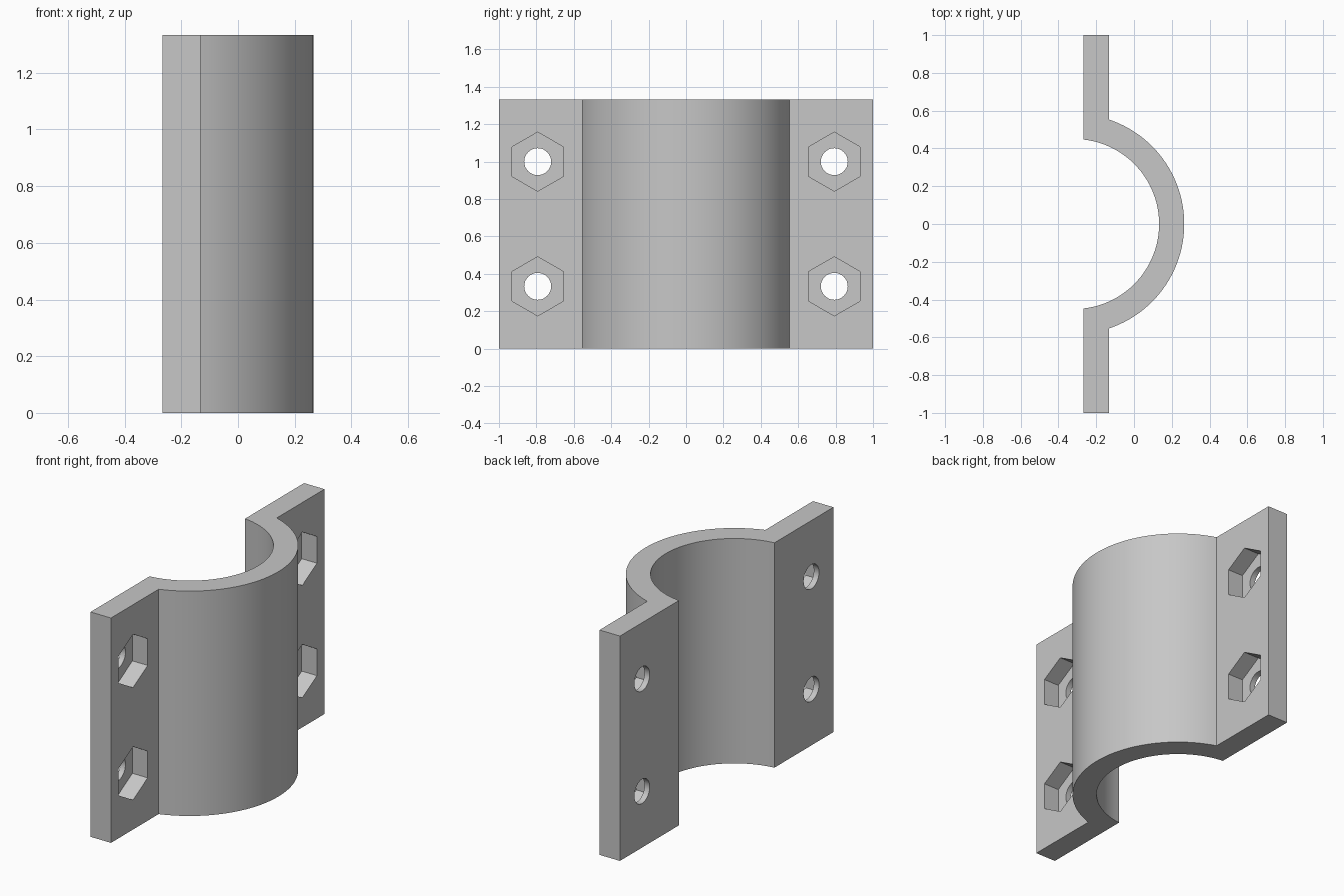
import bpy, bmesh, math
from mathutils import Matrix

cube = bpy.data.objects.get("Cube")
if cube:
    bpy.data.objects.remove(cube, do_unlink=True)

HEIGHT = 1.333
BACK, FACE = -0.267, -0.133      # mating face and outer face of the flanges
CENTRE, OUTER, INNER = -0.317, 0.583, 0.45
POCKET = 0.1                     # depth of the nut pockets

grey = bpy.data.materials.new("light grey")
grey.use_nodes = True
colour = (0.57, 0.57, 0.57, 1)
grey.diffuse_color = colour
grey.node_tree.nodes["Principled BSDF"].inputs["Base Color"].default_value = colour


def add_object(name, bm):
    bmesh.ops.recalc_face_normals(bm, faces=bm.faces)
    mesh = bpy.data.meshes.new(name)
    bm.to_mesh(mesh)
    bm.free()
    mesh.materials.append(grey)
    obj = bpy.data.objects.new(name, mesh)
    bpy.context.collection.objects.link(obj)
    return obj


def arc(radius, end_x, steps=48):
    """Points from -y to +y, ending where the circle meets end_x."""
    half = math.acos((end_x - CENTRE) / radius)
    angles = [half * (2 * i / steps - 1) for i in range(steps + 1)]
    return [(CENTRE + radius * math.cos(a), radius * math.sin(a)) for a in angles]


# Clamp half: flanged half-ring profile extruded upwards
profile = [(BACK, -1), (FACE, -1)] + arc(OUTER, FACE)
profile += [(FACE, 1), (BACK, 1)] + arc(INNER, BACK)[::-1]
bm = bmesh.new()
base = bm.faces.new([bm.verts.new((x, y, 0)) for x, y in profile])
top = bmesh.ops.extrude_face_region(bm, geom=[base])["geom"]
bmesh.ops.translate(bm, vec=(0, 0, HEIGHT),
                    verts=[v for v in top if isinstance(v, bmesh.types.BMVert)])
clamp = add_object("pipe_clamp_half", bm)


def add_prism(bm, sides, radius, x0, x1, y, z):
    """Prism along x, with a corner pointing up."""
    place = Matrix.Translation(((x0 + x1) / 2, y, z)) @ Matrix.Rotation(math.pi / 2, 4, 'Y')
    made = bmesh.ops.create_cone(bm, cap_ends=True, segments=sides, radius1=radius,
                                 radius2=radius, depth=x1 - x0)["verts"]
    # Put a corner on the local x axis, which becomes vertical
    first = min(math.atan2(v.co.y, v.co.x) % (2 * math.pi / sides) for v in made)
    bmesh.ops.transform(bm, matrix=place @ Matrix.Rotation(-first, 4, 'Z'), verts=made)


# Bolt holes, then hexagonal nut pockets, cut through the flanges
for name, sides, radius, start in (("bolt_hole_cutter", 32, 0.072, BACK - 0.1),
                                   ("nut_pocket_cutter", 6, 0.158, FACE - POCKET)):
    bm = bmesh.new()
    for y in (-0.793, 0.793):
        for z in (HEIGHT / 4, HEIGHT * 3 / 4):
            add_prism(bm, sides, radius, start, FACE + 0.1, y, z)
    cutter = add_object(name, bm)
    cutter.hide_render = True
    cut = clamp.modifiers.new(name, 'BOOLEAN')
    cut.operation = 'DIFFERENCE'
    cut.solver = 'EXACT'
    cut.object = cutter
    bpy.ops.object.select_all(action='DESELECT')
    clamp.select_set(True)
    bpy.context.view_layer.objects.active = clamp
    bpy.ops.object.modifier_apply(modifier=name)
    bpy.data.objects.remove(cutter, do_unlink=True)

bpy.ops.object.shade_smooth_by_angle(angle=math.radians(30))
